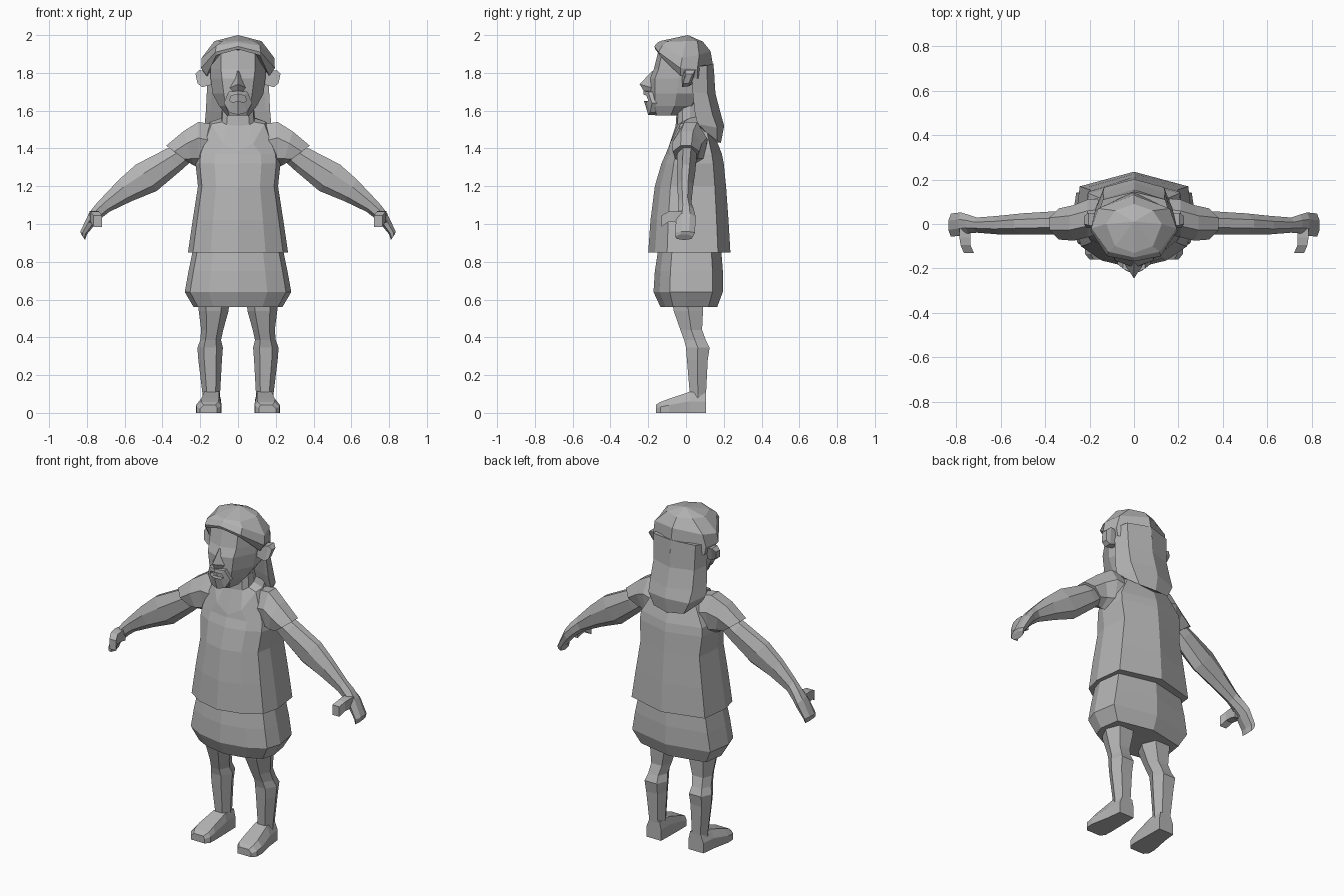
import bpy, bmesh

GREY = bpy.data.materials.new("plain grey")
GREY.diffuse_color = (0.45, 0.45, 0.45, 1)


def loft(name, rings, mirror=False, bottom=True, top=True):
    """Skin equal-length rings of points; optional end caps and mirrored twin."""
    bm = bmesh.new()
    vr = [[bm.verts.new(p) for p in r] for r in rings]
    n = len(rings[0])
    for a, b in zip(vr, vr[1:]):
        for i in range(n):
            bm.faces.new((a[i], a[(i + 1) % n], b[(i + 1) % n], b[i]))
    if bottom:
        bm.faces.new(vr[0])
    if top:
        bm.faces.new(vr[-1])
    bmesh.ops.remove_doubles(bm, verts=bm.verts, dist=0.0005)
    bmesh.ops.recalc_face_normals(bm, faces=bm.faces)
    me = bpy.data.meshes.new(name)
    bm.to_mesh(me)
    bm.free()
    me.materials.append(GREY)
    ob = bpy.data.objects.new(name, me)
    bpy.context.collection.objects.link(ob)
    if mirror:
        ob.modifiers.new("Mirror", 'MIRROR').use_mirror_merge = False
    return ob


def sym(half):
    """Full ring from its right half, listed front centre to back centre."""
    return half + [(-x, y, z) for x, y, z in half[-2:0:-1]]


def flat(z, *half):
    return sym([(x, y, z) for x, y in half])


def body(z, w, f, b):
    """Body cross-section: half width, front depth, back depth."""
    t = [(0, -1), (.55, -.82), (.9, -.5), (1, 0), (.92, .72), (0, 1)]
    return flat(z, *[(x * w, y * (f if y < 0 else b)) for x, y in t])


def limb(tx, tz, bx, bz, y, d):
    """Arm cross-section from its upper and lower edge, depth centre and half depth."""
    def at(t, s):
        return (tx + (bx - tx) * t, y + s * d, tz + (bz - tz) * t)
    return [at(0, -.4), at(.35, -1), at(.8, -.8), at(1, 0), at(.8, .8), at(.35, 1), at(0, .4)]


def shank(z, x0, x1, y0, y1):
    """Leg cross-section inside a box."""
    xm, w, ym = (x0 + x1) / 2, (x1 - x0) / 2, (y0 + y1) / 2
    return [(xm - .5 * w, y0, z), (xm + .5 * w, y0, z), (x1, ym, z),
            (xm + .6 * w, y1, z), (xm - .6 * w, y1, z), (x0, ym, z)]


# Shirt, open at the scooped neckline
neckline = sym([(0, -.1, 1.385), (.08, -.085, 1.425), (.14, -.03, 1.53),
                (.15, .02, 1.54), (.11, .1, 1.54), (0, .125, 1.54)])
loft("shirt", [body(.85, .265, .2, .235), body(1.02, .24, .188, .225),
               body(1.2, .212, .165, .212), body(1.32, .225, .13, .2),
               body(1.37, .22, .108, .19), neckline], top=False)

# Neck and upper chest
loft("neck", [neckline,
              sym([(0, -.055, 1.52), (.06, -.045, 1.525), (.085, -.02, 1.54),
                   (.09, .02, 1.56), (.07, .07, 1.57), (0, .08, 1.57)]),
              flat(1.66, (0, -.045), (.05, -.04), (.075, -.015), (.08, .02), (.06, .06), (0, .07))],
     bottom=False)

# Sleeves, arms, thumbs
loft("sleeve", [limb(.14, 1.53, .17, 1.28, .035, .08), limb(.21, 1.54, .21, 1.3, .025, .085),
                limb(.29, 1.49, .235, 1.31, .005, .08), limb(.38, 1.415, .26, 1.325, 0, .07)],
     mirror=True)
loft("arm", [limb(.33, 1.42, .25, 1.33, .005, .05), limb(.385, 1.395, .3, 1.285, .005, .052),
             limb(.54, 1.315, .43, 1.175, 0, .048), limb(.63, 1.235, .565, 1.12, -.005, .042),
             limb(.72, 1.14, .68, 1.065, -.005, .034), limb(.757, 1.1, .725, 1.03, 0, .042),
             limb(.79, 1.055, .755, 1.0, 0, .052), limb(.835, .96, .8, .945, -.005, .052),
             limb(.83, .945, .81, .915, -.01, .048)], mirror=True)


def thumb_ring(x0, x1, y, z0, z1, lean=0):
    return [(x0, y, z0), (x1, y + lean, z0), (x1, y + lean, z1), (x0, y, z1)]


loft("thumb", [thumb_ring(.735, .785, -.02, 1.0, 1.07), thumb_ring(.735, .785, -.06, 1.01, 1.07),
               thumb_ring(.735, .78, -.095, 1.01, 1.065), thumb_ring(.72, .765, -.13, .985, 1.045)],
     mirror=True)

# Baggy shorts
loft("shorts", [body(.56, .235, .135, .165), body(.64, .282, .172, .195),
                body(.75, .262, .165, .195), body(.88, .235, .145, .185)])

# Legs
loft("leg", [shank(.6, .045, .21, -.075, .09), shank(.54, .05, .208, -.065, .09),
             shank(.44, .078, .195, -.03, .085), shank(.385, .09, .2, -.01, .105),
             shank(.345, .08, .215, .0, .125), shank(.28, .085, .21, .005, .115),
             shank(.1, .095, .188, .02, .106), shank(.02, .095, .188, .02, .106)], mirror=True)


def foot_ring(y, x0, x1, h):
    i = (x1 - x0) * .2
    return [(x0, y, 0), (x1, y, 0), (x1, y, h * .55), (x1 - i, y, h), (x0 + i * .5, y, h), (x0, y, h * .6)]


loft("foot", [foot_ring(.106, .092, .19, .11), foot_ring(.02, .09, .2, .112),
              foot_ring(-.09, .088, .222, .075), foot_ring(-.135, .09, .22, .058),
              foot_ring(-.16, .11, .2, .042)], mirror=True)

# Head
loft("head", [flat(1.575, (0, -.165), (.045, -.155), (.06, -.08), (.03, -.05), (0, -.045)),
              flat(1.625, (0, -.195), (.065, -.165), (.1, -.06), (.08, .03), (0, .06)),
              flat(1.69, (0, -.2), (.075, -.165), (.135, -.05), (.12, .06), (0, .1)),
              flat(1.77, (0, -.195), (.085, -.165), (.145, -.04), (.13, .07), (0, .11)),
              flat(1.82, (0, -.17), (.09, -.145), (.145, -.04), (.13, .07), (0, .11)),
              flat(1.92, (0, -.145), (.09, -.125), (.14, -.03), (.12, .06), (0, .1))])

# Nose: a wedge with a pointed tip
loft("nose", [[(-.022, -.15, 1.81), (.022, -.15, 1.81), (0, -.18, 1.81)],
              [(-.055, -.16, 1.715), (.055, -.16, 1.715), (0, -.245, 1.74)],
              [(-.04, -.16, 1.69), (.04, -.16, 1.69), (0, -.215, 1.69)]])

# Goatee framing the mouth: moustache bars, cheek bars and chin tuft
outer = [(0, -.225, 1.705), (.05, -.2, 1.7), (.075, -.18, 1.64), (.045, -.19, 1.59), (0, -.2, 1.578)]
inner = [(0, -.225, 1.685), (.035, -.21, 1.68), (.045, -.2, 1.655), (.03, -.208, 1.645), (0, -.222, 1.65)]


def band(pts, dy):
    return [(x, y + dy, z) for x, y, z in pts]


strips = [[o, i, (i[0], i[1] + .05, i[2]), (o[0], o[1] + .05, o[2])]
          for o, i in zip(outer, inner)]
loft("goatee", strips, mirror=True)

# Ears
loft("ear", [[(.13, -.02, 1.74), (.13, .03, 1.74), (.13, .04, 1.8), (.13, -.02, 1.8)],
             [(.19, -.02, 1.725), (.185, .02, 1.73), (.205, .05, 1.815), (.205, -.005, 1.815)],
             [(.215, -.015, 1.745), (.21, .015, 1.745), (.225, .035, 1.795), (.225, 0, 1.795)]],
     mirror=True)

# Hair cap with a raised fringe
loft("hair_cap", [
    sym([(0, -.135, 1.925), (.09, -.115, 1.9), (.14, -.04, 1.84), (.13, .05, 1.8), (0, .1, 1.78)]),
    sym([(0, -.162, 1.925), (.115, -.14, 1.893), (.165, -.03, 1.785), (.165, .06, 1.77), (0, .152, 1.77)]),
    sym([(0, -.168, 1.94), (.12, -.145, 1.91), (.195, -.03, 1.825), (.175, .06, 1.82), (0, .145, 1.83)]),
    sym([(0, -.15, 1.962), (.115, -.125, 1.945), (.192, -.02, 1.88), (.16, .07, 1.895), (0, .13, 1.915)]),
    sym([(0, -.13, 1.97), (.085, -.1, 1.965), (.125, .0, 1.968), (.085, .06, 1.968), (0, .09, 1.965)]),
    [(0, .01, 2.0)] * 8], top=False)


# Long hair falling down the back
def fall(ws, wb, ys, yb, yc, zs, zb, zc):
    return sym([(0, yc - .06, (zb + zc) / 2), (ws - .025, ys + .01, zs), (ws, ys, zs),
                (wb, yb, zb), (0, yc, zc)])


loft("long_hair", [fall(.165, .14, .03, .11, .145, 1.83, 1.84, 1.85),
                   fall(.165, .135, .035, .115, .156, 1.7, 1.69, 1.69),
                   fall(.17, .14, .045, .14, .185, 1.6, 1.58, 1.58),
                   fall(.176, .135, .06, .165, .202, 1.53, 1.51, 1.52),
                   fall(.165, .1, .09, .165, .185, 1.5, 1.44, 1.43)])
